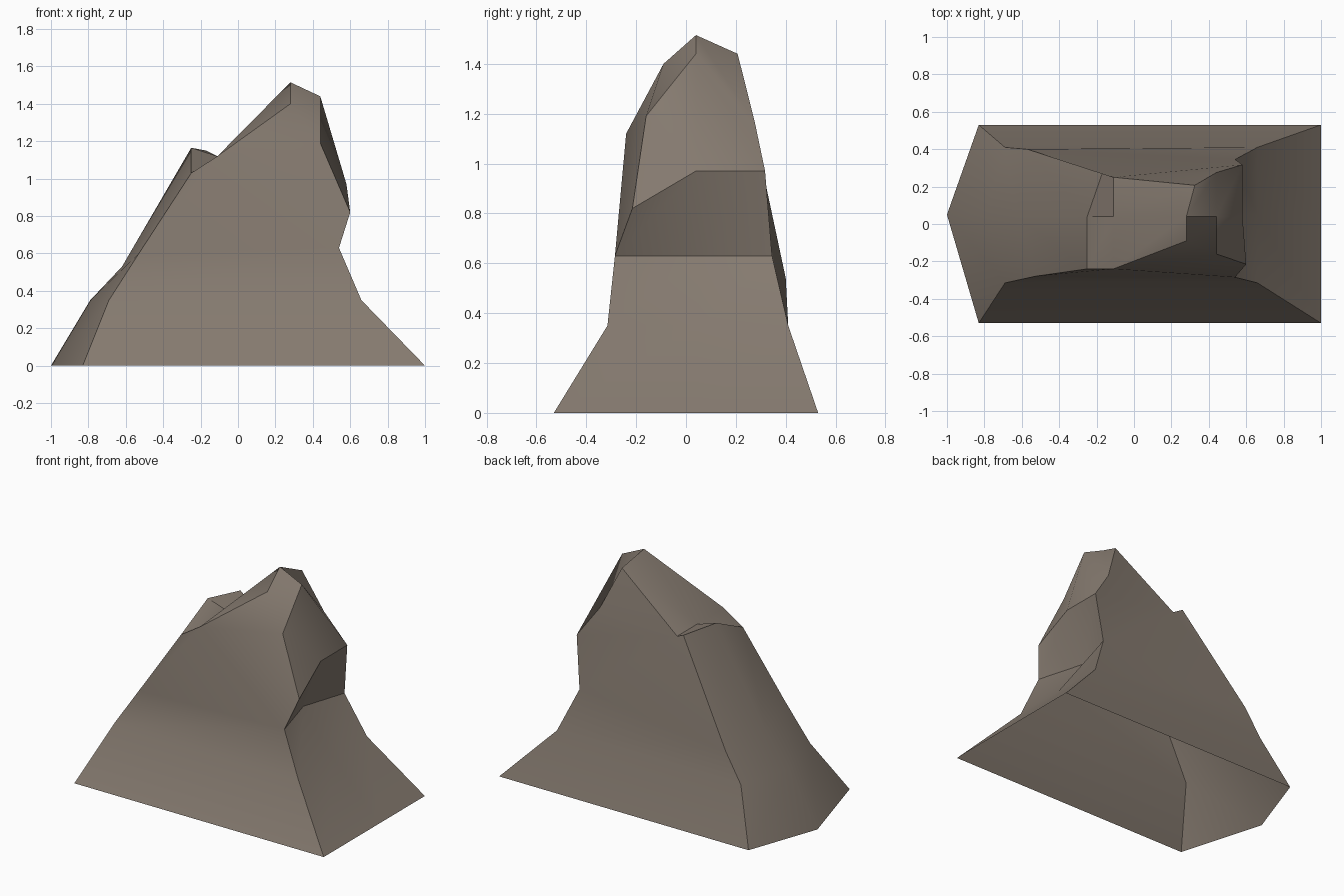
import bpy, bmesh, math

if "Cube" in bpy.data.objects:
    bpy.data.objects.remove(bpy.data.objects["Cube"])

# One flat stone colour
stone = bpy.data.materials.new("grey_brown_stone")
stone.diffuse_color = (0.235, 0.195, 0.160, 1.0)
stone.use_nodes = True
stone.node_tree.nodes["Principled BSDF"].inputs["Base Color"].default_value = stone.diffuse_color

bm = bmesh.new()


def row(points):
    return [bm.verts.new(p) for p in points]


def face(*verts):
    bm.faces.new(verts)


# Body rings: right front, right middle, right back, back left, left, front left
rings = [
    row([(1, -.53, 0), (1, .05, 0), (1, .53, 0),
         (-.83, .53, 0), (-1, .05, 0), (-.83, -.53, 0)]),
    row([(.66, -.315, .35), (.66, .05, .35), (.66, .41, .35),
         (-.69, .41, .35), (-.79, .05, .35), (-.69, -.315, .35)]),
    row([(.54, -.285, .63), (.445, .05, .63), (.54, .345, .63),
         (-.57, .40, .54), (-.62, .04, .53), (-.53, -.28, .60)]),
    row([(.60, -.215, .82), (.58, .04, .97), (.58, .317, .97),
         (-.17, .27, 1.15), (-.25, .04, 1.165), (-.25, -.24, 1.03)]),
]

# Crest rows running front to back: saddle, peak, brow
saddle = row([(-.11, -.24, 1.12), (-.11, .04, 1.12), (-.11, .25, 1.12)])
peak = row([(.28, -.09, 1.40), (.28, .04, 1.515), (.325, .207, 1.44)])
brow = row([(.44, -.16, 1.19), (.44, .04, 1.44), (.44, .275, 1.17)])

# Lower skirt and the narrow ends (the top band's long sides come later)
for k in range(3):
    a, b = rings[k], rings[k + 1]
    for i in range(6):
        j = (i + 1) % 6
        if k == 2 and i in (2, 5):
            continue
        face(a[i], a[j], b[j], b[i])

# Crest surface from the left shoulder over the peak to the right overhang
low, top = rings[2], rings[3]
left, right = [top[5], top[4], top[3]], top[:3]
strips = [left, saddle, peak, brow, right]
for a, b in zip(strips, strips[1:]):
    for i in range(2):
        face(a[i], b[i], b[i + 1], a[i + 1])

# Long front and back walls, fanned from the ends of the saddle
for e, corner, far in ((0, low[0], low[5]), (2, low[2], low[3])):
    face(far, corner, saddle[e], left[e])
    face(corner, right[e], saddle[e])
    face(right[e], brow[e], saddle[e])
    face(brow[e], peak[e], saddle[e])

bmesh.ops.recalc_face_normals(bm, faces=bm.faces)
# The skin is open underneath, so make sure the peak faces outward
if sum(f.normal.z for f in peak[1].link_faces) < 0:
    bmesh.ops.reverse_faces(bm, faces=bm.faces)

mesh = bpy.data.meshes.new("rock")
bm.to_mesh(mesh)
bm.free()
mesh.materials.append(stone)
rock = bpy.data.objects.new("rock", mesh)
bpy.context.collection.objects.link(rock)

# Soft facets with crisp main ridges
bpy.context.view_layer.objects.active = rock
rock.select_set(True)
bpy.ops.object.shade_smooth_by_angle(angle=math.radians(30))
